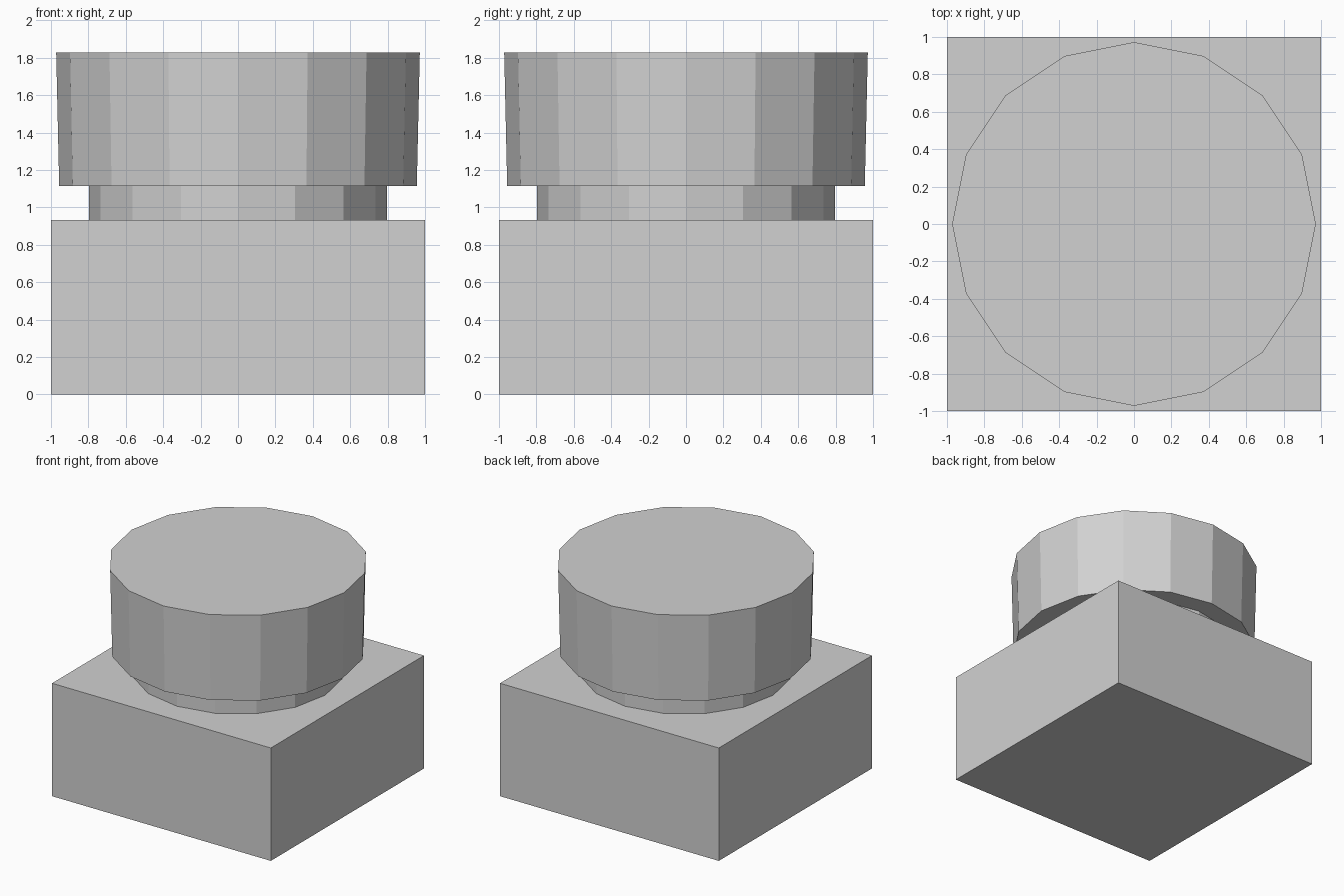
import bpy
import math

cube = bpy.data.objects.get("Cube")
if cube:
    bpy.data.objects.remove(cube, do_unlink=True)

grey = bpy.data.materials.new("light_grey")
grey.use_nodes = True
colour = (0.64, 0.64, 0.64, 1)
grey.diffuse_color = colour
grey.node_tree.nodes["Principled BSDF"].inputs["Base Color"].default_value = colour


def finish(name):
    obj = bpy.context.object
    obj.name = name
    obj.data.materials.append(grey)
    return obj


def drum(name, r_bottom, r_top, z_bottom, z_top):
    """Sixteen-sided drum with a corner on each axis."""
    bpy.ops.mesh.primitive_cone_add(
        vertices=16, radius1=r_bottom, radius2=r_top, depth=z_top - z_bottom,
        location=(0, 0, (z_bottom + z_top) / 2))
    return finish(name)


# Square base block
BASE_TOP, NECK_TOP, CAP_TOP = 0.933, 1.115, 1.828
bpy.ops.mesh.primitive_cube_add(size=1, location=(0, 0, BASE_TOP / 2))
base = finish("base_block")
base.scale = (2, 2, BASE_TOP)

# Narrow neck and the slightly flared button cap
drum("neck", 0.797, 0.797, BASE_TOP, NECK_TOP)
drum("button_cap", 0.956, 0.972, NECK_TOP, CAP_TOP)
